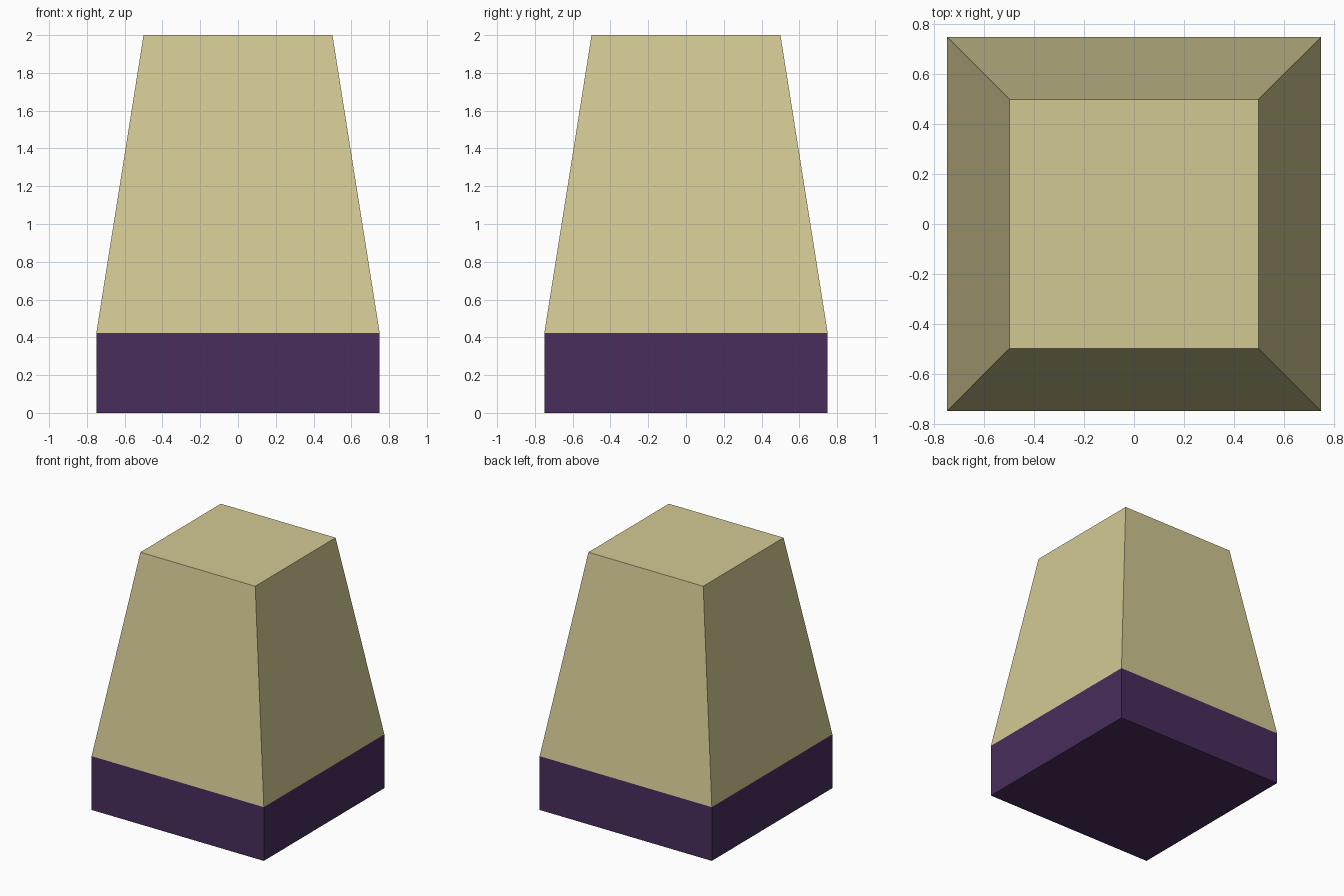
import bpy, bmesh

if "Cube" in bpy.data.objects:
    bpy.data.objects.remove(bpy.data.objects["Cube"])


def material(name, rgb):
    m = bpy.data.materials.new(name)
    m.diffuse_color = (*rgb, 1.0)
    m.use_nodes = True
    m.node_tree.nodes["Principled BSDF"].inputs["Base Color"].default_value = m.diffuse_color
    return m


def tapered_block(name, z0, z1, half0, half1, mat, hidden):
    """Square block from half-width half0 at z0 to half1 at z1; drops the hidden cap (sign of normal z)."""
    bm = bmesh.new()
    bmesh.ops.create_cube(bm, size=2)
    for v in bm.verts:
        top = v.co.z > 0
        half = half1 if top else half0
        v.co = (v.co.x * half, v.co.y * half, z1 if top else z0)
    bm.normal_update()
    caps = [f for f in bm.faces if f.normal.z * hidden > 0.9]
    bmesh.ops.delete(bm, geom=caps, context='FACES_ONLY')
    mesh = bpy.data.meshes.new(name)
    bm.to_mesh(mesh)
    bm.free()
    mesh.materials.append(mat)
    obj = bpy.data.objects.new(name, mesh)
    bpy.context.collection.objects.link(obj)
    return obj


purple = material("dark purple", (0.065, 0.026, 0.107))
tan = material("pale tan", (0.651, 0.584, 0.296))

JOINT = 0.423
# Straight plinth, then the tapering upper body; the joint between them stays open inside
tapered_block("base", 0.0, JOINT, 0.75, 0.75, purple, hidden=1)
tapered_block("tapered_body", JOINT, 2.0, 0.75, 0.5, tan, hidden=-1)
